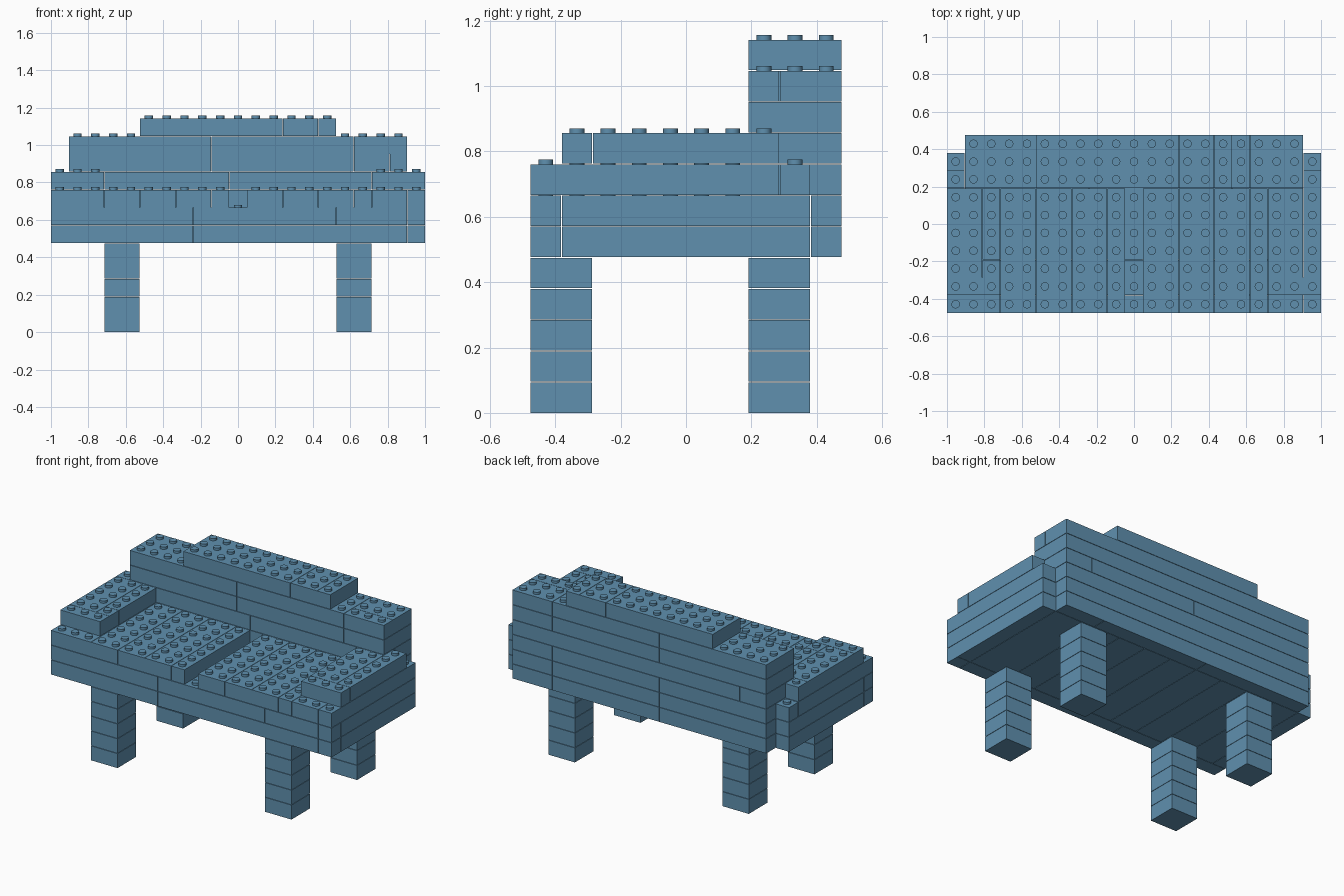
import bpy, bmesh, math
from mathutils import Matrix

if "Cube" in bpy.data.objects:
    bpy.data.objects.remove(bpy.data.objects["Cube"])

P = 0.09535          # grid pitch, same sideways and upwards
GAP = 0.0024         # joint between bricks
STUD_R, STUD_H = 0.0225, 0.015

blue = bpy.data.materials.new("slate_blue")
blue.diffuse_color = (0.115, 0.28, 0.43, 1)
blue.use_nodes = True
blue.node_tree.nodes["Principled BSDF"].inputs["Base Color"].default_value = blue.diffuse_color

parts = {}           # part name -> bricks (col0, col1, row0, row1, layer)


def add(name, layer, cols, rows):
    """Bricks for every interval pair between the column and row breaks."""
    for c0, c1 in zip(cols, cols[1:]):
        for r0, r1 in zip(rows, rows[1:]):
            parts.setdefault(name, []).append((c0, c1, r0, r1, layer))


# Four legs, five bricks each
for side, c in (("left", 3), ("right", 16)):
    for end, r in (("front", 0), ("back", 7)):
        for layer in range(5):
            add(f"{end}_{side}_leg", layer, (c, c + 2), (r, r + 2))

# Two-layer base with notched back corners
for layer in (5, 6):
    add("base", layer, (0, 8, 20, 21) if layer == 5 else (0, 8, 16, 20, 21), (0, 1))
    add("base", layer, (0, 1), (1, 9))
    add("base", layer, (20, 21), (1, 9))
    add("base", layer, (1, 9, 17, 20), (9, 10))
add("base", 5, (1, 3, 5, 7, 9, 11, 13, 15, 17, 20), (1, 9))
add("base", 6, (1, 8, 16, 20), (1, 3, 9))

# Seat planks, split by an open slot in the middle
add("seat", 7, (0, 3, 5, 7, 9, 10), (0, 7))
add("seat", 7, (11, 13, 15, 17, 18, 20), (0, 7))
add("seat", 7, (0, 1), (7, 8, 9))
add("seat", 7, (20, 21), (0, 8, 9))

# Armrests
add("left_armrest", 8, (0, 3), (1, 2))
add("left_armrest", 8, (0, 2), (2, 7))
add("left_armrest", 8, (2, 3), (2, 3, 7))
add("left_armrest", 8, (0, 1), (7, 8))
add("right_armrest", 8, (18, 21), (1, 2))
add("right_armrest", 8, (18, 20), (2, 7))
add("right_armrest", 8, (20, 21), (2, 8))

# Backrest, narrower at the top
add("backrest", 7, (1, 9, 17, 20), (7, 10))
add("backrest", 8, (1, 3, 10, 18, 20), (7, 10))
add("backrest", 9, (1, 9, 17, 19, 20), (7, 10))
add("backrest", 10, (1, 9, 17), (7, 10))
add("backrest", 10, (17, 20), (7, 8, 10))
add("top_rail", 11, (5, 13, 15, 16), (7, 10))

# Cells in use, so that only uncovered cells get studs
used = {(c, r, b[4]) for bricks in parts.values() for b in bricks
        for c in range(b[0], b[1]) for r in range(b[2], b[3])}


def box(bm, lo, hi):
    size = [b - a for a, b in zip(lo, hi)]
    mid = [(a + b) / 2 for a, b in zip(lo, hi)]
    bmesh.ops.create_cube(bm, size=1, matrix=Matrix.Translation(mid) @ Matrix.Diagonal((*size, 1)))


for name, bricks in parts.items():
    bm = bmesh.new()
    g = GAP / 2
    for c0, c1, r0, r1, k in bricks:
        top = (k + 1) * P - GAP
        box(bm, ((c0 - 10.5) * P + g, (r0 - 5) * P + g, k * P),
            ((c1 - 10.5) * P - g, (r1 - 5) * P - g, top))
        # Studs on uncovered cells
        for c in range(c0, c1):
            for r in range(r0, r1):
                if (c, r, k + 1) not in used:
                    at = ((c - 10) * P, (r - 4.5) * P, top + STUD_H / 2 - 0.001)
                    bmesh.ops.create_cone(bm, cap_ends=True, segments=16, radius1=STUD_R,
                                          radius2=STUD_R, depth=STUD_H + 0.002,
                                          matrix=Matrix.Translation(at))
    mesh = bpy.data.meshes.new(name)
    bm.to_mesh(mesh)
    bm.free()
    mesh.materials.append(blue)
    obj = bpy.data.objects.new(name, mesh)
    bpy.context.collection.objects.link(obj)
    bpy.context.view_layer.objects.active = obj
    obj.select_set(True)
    bpy.ops.object.shade_smooth_by_angle(angle=math.radians(30))
    obj.select_set(False)
